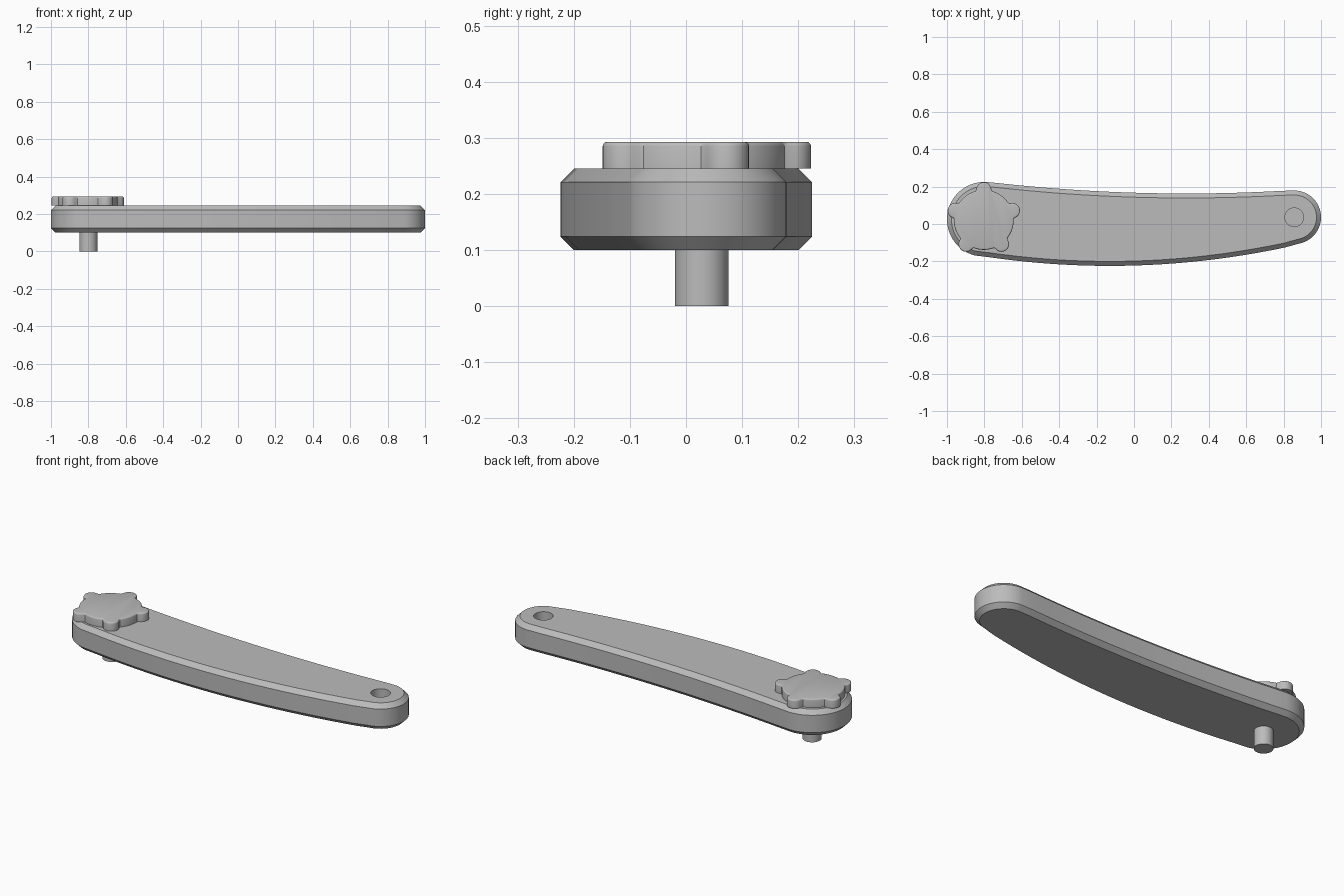
import bpy, bmesh
from math import sin, cos, radians, sqrt, pi

if "Cube" in bpy.data.objects:
    bpy.data.objects.remove(bpy.data.objects["Cube"], do_unlink=True)

grey = bpy.data.materials.new("plain grey")
grey.use_nodes = True
colour = (0.5, 0.5, 0.5, 1)
grey.diffuse_color = colour
grey.node_tree.nodes["Principled BSDF"].inputs["Base Color"].default_value = colour


def prism(name, outline, z0, z1, bevel=0, segments=1, both=True):
    """Extrude a flat outline and bevel its rim, at the top or at both ends."""
    bm = bmesh.new()
    base = bm.faces.new([bm.verts.new((x, y, z0)) for x, y in outline])
    grown = bmesh.ops.extrude_face_region(bm, geom=[base], use_keep_orig=True)["geom"]
    for v in grown:
        if isinstance(v, bmesh.types.BMVert):
            v.co.z = z1
    bmesh.ops.recalc_face_normals(bm, faces=bm.faces)
    if bevel:
        rim = [e for e in bm.edges
               if abs(e.verts[0].co.z - e.verts[1].co.z) < 1e-5
               and (both or e.verts[0].co.z > (z0 + z1) / 2)]
        bmesh.ops.bevel(bm, geom=rim, offset=bevel, segments=segments,
                        profile=0.5, affect='EDGES')
    mesh = bpy.data.meshes.new(name)
    bm.to_mesh(mesh)
    bm.free()
    mesh.materials.append(grey)
    obj = bpy.data.objects.new(name, mesh)
    bpy.context.collection.objects.link(obj)
    return obj


def select(obj):
    bpy.ops.object.select_all(action='DESELECT')
    obj.select_set(True)
    bpy.context.view_layer.objects.active = obj


def smooth(obj, angle=25):
    select(obj)
    bpy.ops.object.shade_smooth_by_angle(angle=radians(angle))


def arc(cx, cy, r, a0, a1, n):
    return [(cx + r * cos(radians(a0 + (a1 - a0) * i / n)),
             cy + r * sin(radians(a0 + (a1 - a0) * i / n))) for i in range(n + 1)]


def curve(x0, x1, low_x, low_y, bend, n=24):
    xs = [x0 + (x1 - x0) * i / n for i in range(1, n)]
    return [(x, low_y + bend * (x - low_x) ** 2) for x in xs]


# Arm: two round ends joined by two gently bowed sides
outline = arc(0.857, 0.036, 0.143, -80, 88, 24)
outline += curve(0.86, -0.78, 0.28, 0.163, 0.055)
outline += arc(-0.8, 0.025, 0.2, 86, 255, 28)
outline += curve(-0.85, 0.88, -0.13, -0.224, 0.112)
arm = prism("arm", outline, 0.1, 0.245, 0.024)

# Blind socket in the narrow end
cutter = prism("socket_cutter", arc(0.857, 0.036, 0.05, 0, 348.75, 31), 0.145, 0.3)
cutter.hide_render = True
cut = arm.modifiers.new("socket", 'BOOLEAN')
cut.operation = 'DIFFERENCE'
cut.solver = 'EXACT'
cut.object = cutter
select(arm)
bpy.ops.object.modifier_apply(modifier=cut.name)
bpy.data.objects.remove(cutter, do_unlink=True)
smooth(arm)

# Pin under the wide end
pin = prism("pin", arc(-0.8, 0.028, 0.048, 0, 348.75, 31), 0, 0.11)
smooth(pin)

# Knob: a disc with five round grip lobes
DISC, REACH, LOBE = 0.16, 0.16, 0.041
knob_outline = []
steps = 200
for i in range(steps):
    a = 2 * pi * i / steps
    pitch = 2 * pi / 5
    off = (a - pi / 2 + pitch / 2) % pitch - pitch / 2
    r = DISC
    inside = LOBE ** 2 - (REACH * sin(off)) ** 2
    if inside > 0:
        r = max(r, REACH * cos(off) + sqrt(inside))
    knob_outline.append((-0.803 + r * cos(a), 0.022 + r * sin(a)))
knob = prism("grip_knob", knob_outline, 0.245, 0.293, 0.008, 3, both=False)
smooth(knob, 35)
